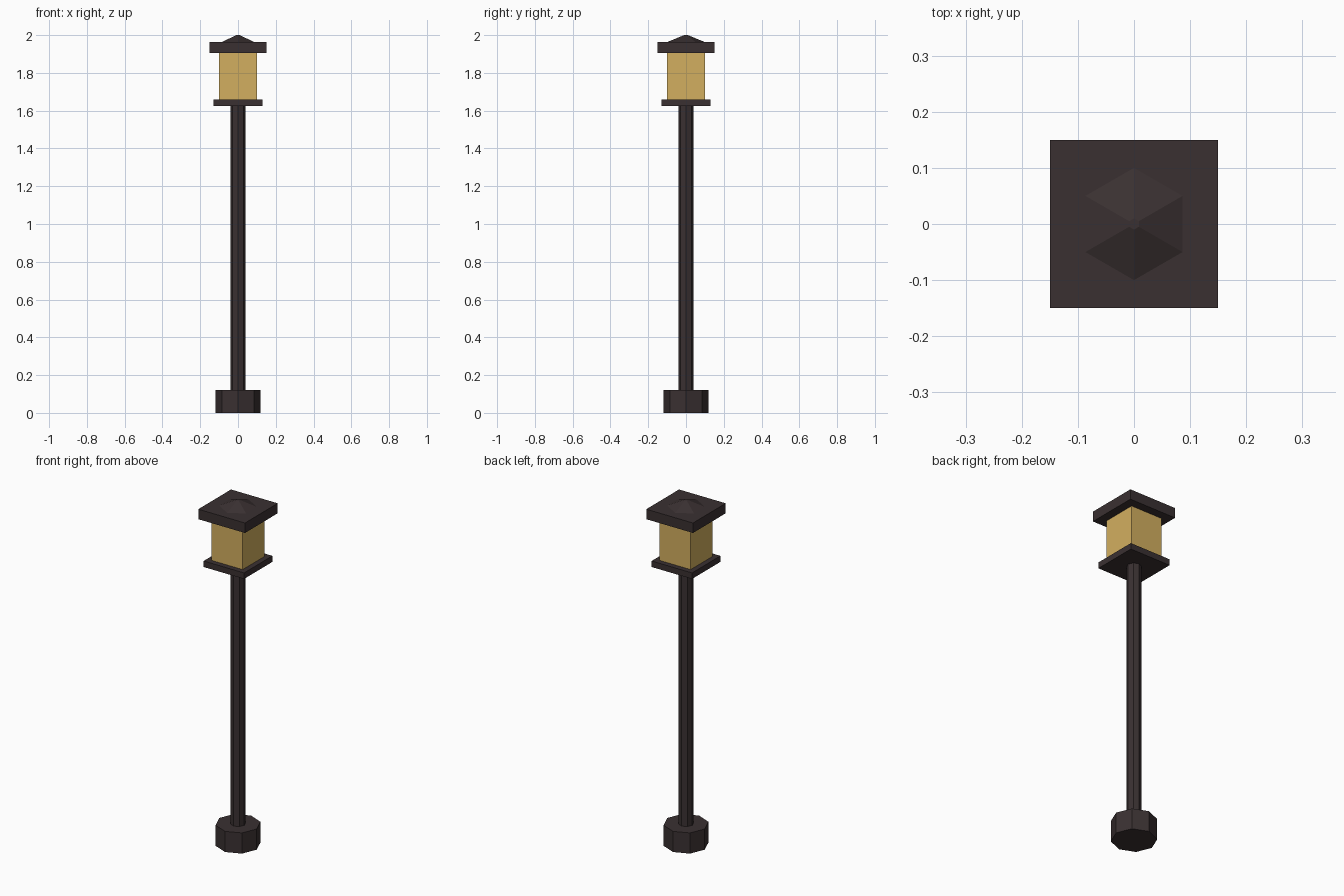
import bpy, bmesh
from mathutils import Matrix

if "Cube" in bpy.data.objects:
    bpy.data.objects.remove(bpy.data.objects["Cube"])


def material(name, rgb):
    m = bpy.data.materials.new(name)
    m.diffuse_color = (*rgb, 1.0)
    m.use_nodes = True
    m.node_tree.nodes["Principled BSDF"].inputs["Base Color"].default_value = m.diffuse_color
    return m


iron = material("dark iron", (0.042, 0.030, 0.031))
glass = material("amber glass", (0.65, 0.43, 0.115))


def finish(name, bm, mat):
    me = bpy.data.meshes.new(name)
    bm.to_mesh(me)
    bm.free()
    me.materials.append(mat)
    ob = bpy.data.objects.new(name, me)
    bpy.context.collection.objects.link(ob)


def prism(name, sides, r0, r1, z0, z1, mat):
    # first corner lies on the y axis
    bm = bmesh.new()
    bmesh.ops.create_cone(bm, cap_ends=True, segments=sides, radius1=r0, radius2=r1,
                          depth=z1 - z0, matrix=Matrix.Translation((0, 0, (z0 + z1) / 2)))
    finish(name, bm, mat)


def block(name, half, z0, z1, mat):
    bm = bmesh.new()
    bmesh.ops.create_cube(bm, size=1, matrix=Matrix.Translation((0, 0, (z0 + z1) / 2))
                          @ Matrix.Diagonal((2 * half, 2 * half, z1 - z0, 1)))
    finish(name, bm, mat)


# Foot and post
prism("base", 8, 0.12, 0.12, 0, 0.12, iron)
prism("post", 8, 0.04, 0.04, 0.12, 1.625, iron)

# Lantern
block("lantern_tray", 0.13, 1.625, 1.66, iron)
block("lantern_glass", 0.10, 1.66, 1.905, glass)
block("lantern_roof", 0.15, 1.905, 1.963, iron)
prism("roof_peak", 6, 0.10, 0.01, 1.963, 2.0, iron)
